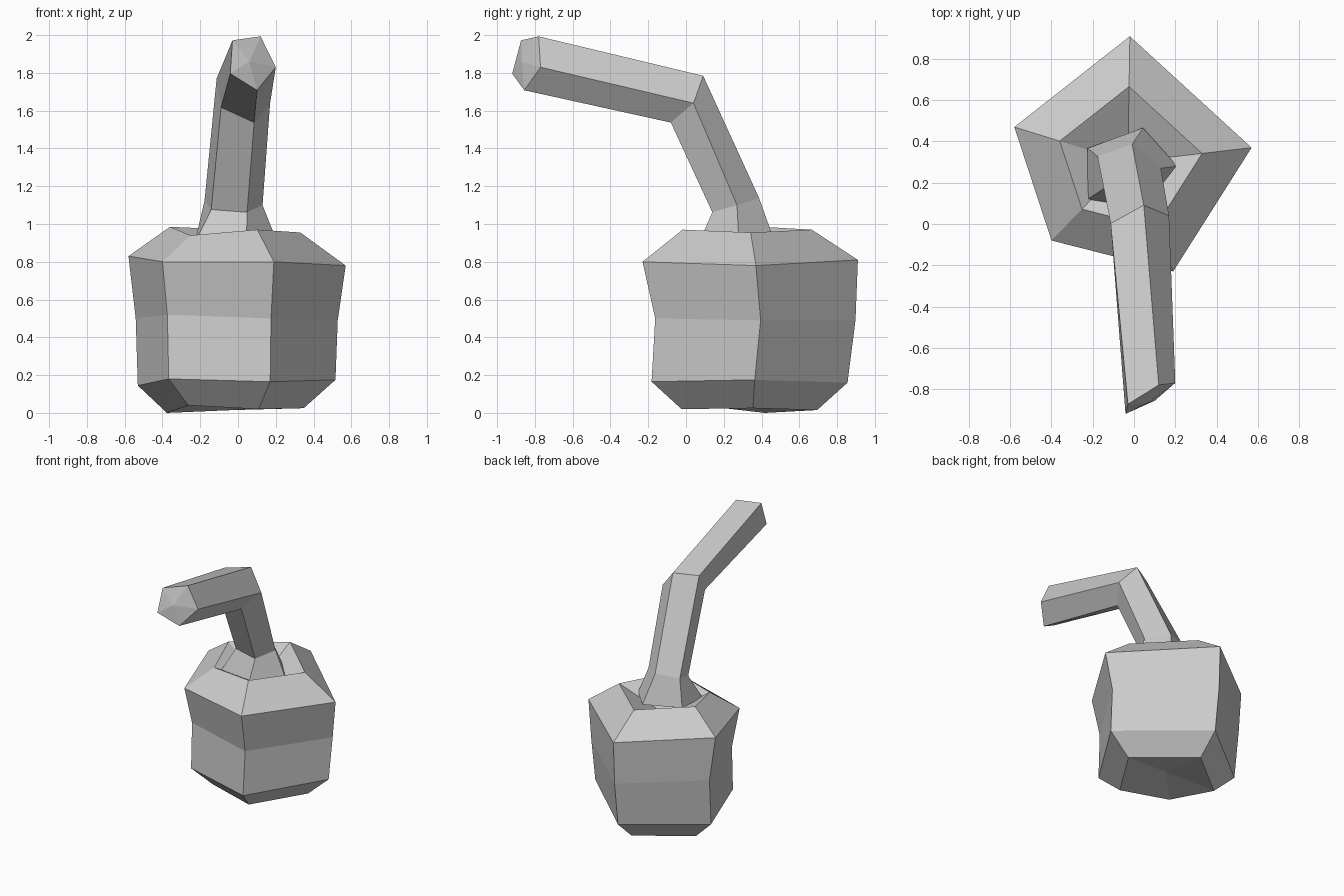
import bpy
import bmesh
from math import cos, sin, tau
from mathutils import Vector

default_cube = bpy.data.objects.get("Cube")
if default_cube:
    bpy.data.objects.remove(default_cube, do_unlink=True)

SIDES = 5


def make_material(name, colour):
    material = bpy.data.materials.new(name)
    material.use_nodes = True
    material.diffuse_color = colour
    shader = material.node_tree.nodes["Principled BSDF"]
    shader.inputs["Base Color"].default_value = colour
    shader.inputs["Roughness"].default_value = 0.8
    return material


def loft(name, rings, start_tip, end_tip, material):
    """Bridge consecutive rings and close both ends with a fan to a tip."""
    bm = bmesh.new()
    loops = [[bm.verts.new(point) for point in ring] for ring in rings]

    for lower, upper in zip(loops, loops[1:]):
        for i in range(SIDES):
            j = (i + 1) % SIDES
            bm.faces.new((lower[i], lower[j], upper[j], upper[i]))

    for loop, tip in ((loops[0], start_tip), (loops[-1], end_tip)):
        centre = bm.verts.new(tip)
        for i in range(SIDES):
            bm.faces.new((loop[i], loop[(i + 1) % SIDES], centre))

    bmesh.ops.recalc_face_normals(bm, faces=bm.faces)
    mesh = bpy.data.meshes.new(name)
    bm.to_mesh(mesh)
    bm.free()
    mesh.materials.append(material)
    part = bpy.data.objects.new(name, mesh)
    bpy.context.collection.objects.link(part)
    return part


def body_ring(scale, shift, heights):
    """Scale the shared body outline and set each corner's height."""
    return [
        Vector((BODY_CENTRE.x + x * scale,
                BODY_CENTRE.y + shift + y * scale, z))
        for (x, y), z in zip(BODY_CORNERS, heights)
    ]


def stem_ring(centre, across, upward):
    """Five-sided section spanned by two axes around a centre."""
    centre, across, upward = Vector(centre), Vector(across), Vector(upward)
    return [
        centre + across * cos(tau * i / SIDES) + upward * sin(tau * i / SIDES)
        for i in range(SIDES)
    ]


grey = make_material("plain grey", (0.6, 0.6, 0.6, 1))

# Fruit body: uneven five-sided outline, corners from right round the back
BODY_CENTRE = Vector((-0.03, 0.3, 0))
BODY_CORNERS = [(0.6, 0.07), (0.01, 0.61), (-0.55, 0.17),
                (-0.37, -0.38), (0.22, -0.53)]

body_rings = [
    body_ring(0.63, 0.01, (0.025, 0.015, 0, 0.04, 0.02)),
    body_ring(0.91, 0, (0.175, 0.16, 0.145, 0.18, 0.165)),
    body_ring(0.93, 0.03, (0.49, 0.49, 0.5, 0.52, 0.5)),
    body_ring(1, 0, (0.78, 0.81, 0.83, 0.8, 0.8)),
    body_ring(0.6, 0, (0.955, 0.97, 0.985, 0.94, 0.97)),
]
loft("fruit_body", body_rings,
     BODY_CENTRE + Vector((0, 0, 0.08)),   # underside dimple
     BODY_CENTRE + Vector((0, 0, 0.8)),    # hollow around the stem
     grey)

# Stem: flared foot, neck, bend and cut end
stem_rings = [
    stem_ring((-0.03, 0.26, 0.91), (0.24, 0.02, -0.01), (0, 0.21, 0.01)),
    stem_ring((-0.03, 0.26, 1.1), (0.16, 0.01, 0), (-0.03, 0.13, 0.04)),
    stem_ring((0.02, -0.01, 1.67), (0.15, 0.05, -0.03), (-0.02, 0.09, 0.13)),
    stem_ring((0.07, -0.84, 1.86), (0.13, 0.07, -0.03), (0.01, 0.04, 0.15)),
]
loft("stem", stem_rings, (-0.03, 0.27, 0.85), (0.06, -0.87, 1.86), grey)
